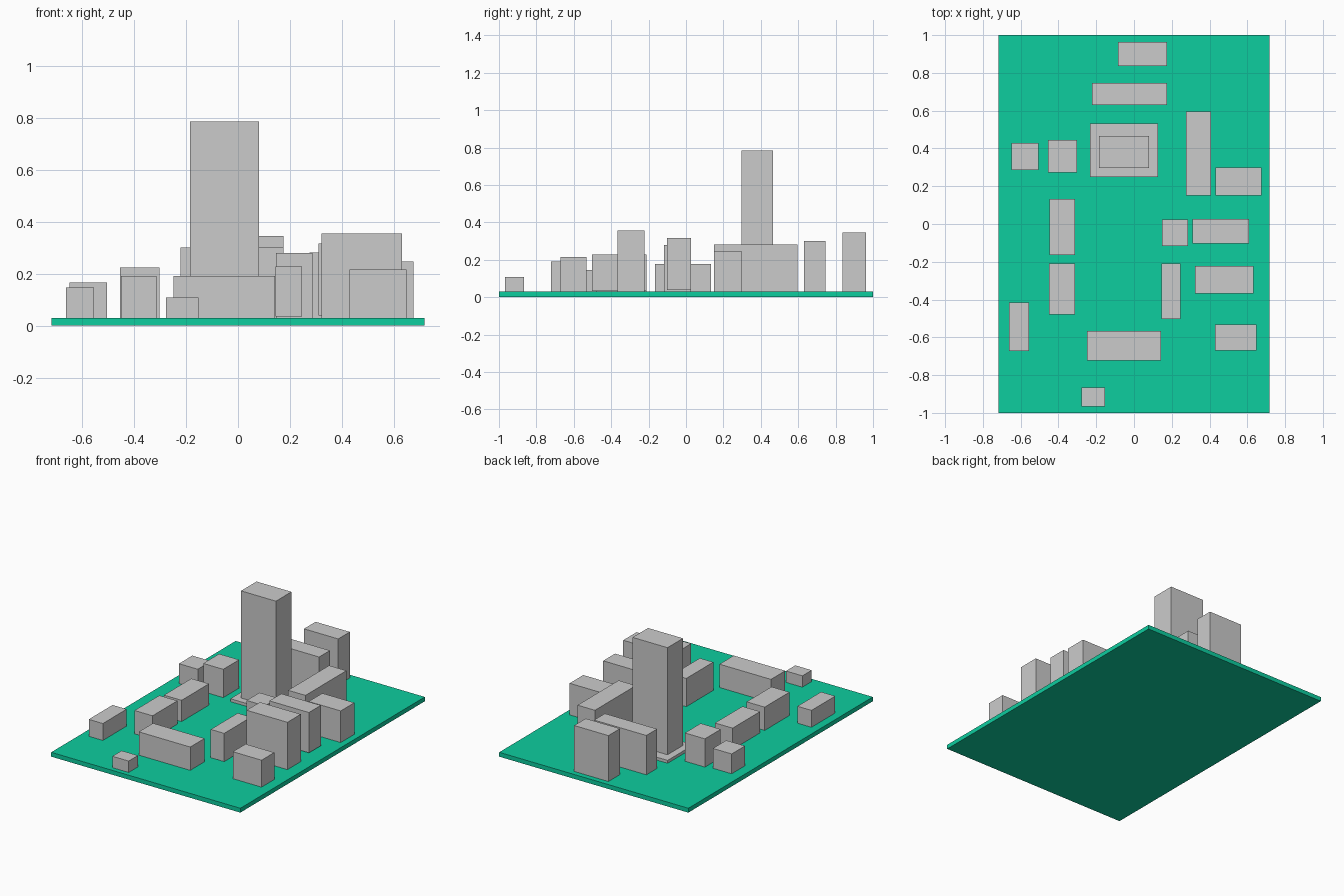
import bpy

GROUND = 0.03


def box(name, x0, x1, y0, y1, z1, z0=GROUND):
    """Axis-aligned block spanning the given limits."""
    bpy.ops.mesh.primitive_cube_add(
        size=1, location=((x0 + x1) / 2, (y0 + y1) / 2, (z0 + z1) / 2))
    ob = bpy.context.object
    ob.name = name
    ob.scale = (x1 - x0, y1 - y0, z1 - z0)
    bpy.ops.object.transform_apply(location=False, rotation=False, scale=True)
    return ob


# green ground slab
slab = box("ground_slab", -0.718, 0.718, -1, 1, GROUND, 0)
green = bpy.data.materials.new("green")
green.diffuse_color = (0.004, 0.61, 0.345, 1)
slab.data.materials.append(green)

# landmark tower on its low podium
box("tower_podium", -0.233, 0.127, 0.25, 0.532, 0.05)
box("tower", -0.185, 0.08, 0.297, 0.465, 0.785, 0.05)

# surrounding blocks: name, x range, y range, roof height
blocks = [
    ("back_block", -0.085, 0.175, 0.837, 0.963, 0.345),
    ("back_long_block", -0.222, 0.175, 0.63, 0.747, 0.30),
    ("right_long_block", 0.275, 0.407, 0.15, 0.595, 0.282),
    ("right_block", 0.432, 0.675, 0.15, 0.298, 0.247),
    ("left_outer_block", -0.648, -0.505, 0.285, 0.43, 0.166),
    ("left_inner_block", -0.455, -0.303, 0.273, 0.445, 0.224),
    ("left_row_back", -0.447, -0.313, -0.165, 0.133, 0.176),
    ("left_row_front", -0.45, -0.313, -0.48, -0.21, 0.19),
    ("left_edge_block", -0.662, -0.555, -0.673, -0.415, 0.146),
    ("centre_small_block", 0.147, 0.287, -0.117, 0.023, 0.28),
    ("right_tall_block", 0.322, 0.632, -0.367, -0.222, 0.355),
    ("front_long_block", -0.248, 0.143, -0.722, -0.567, 0.19),
    ("front_right_block", 0.43, 0.648, -0.67, -0.532, 0.215),
    ("front_small_block", -0.277, -0.153, -0.967, -0.866, 0.108),
]
for b in blocks:
    box(*b)

# two blocks that sit a hair above the slab
box("centre_narrow_block", 0.145, 0.247, -0.503, -0.21, 0.228, 0.034)
box("right_middle_block", 0.31, 0.61, -0.102, 0.027, 0.315, 0.038)
